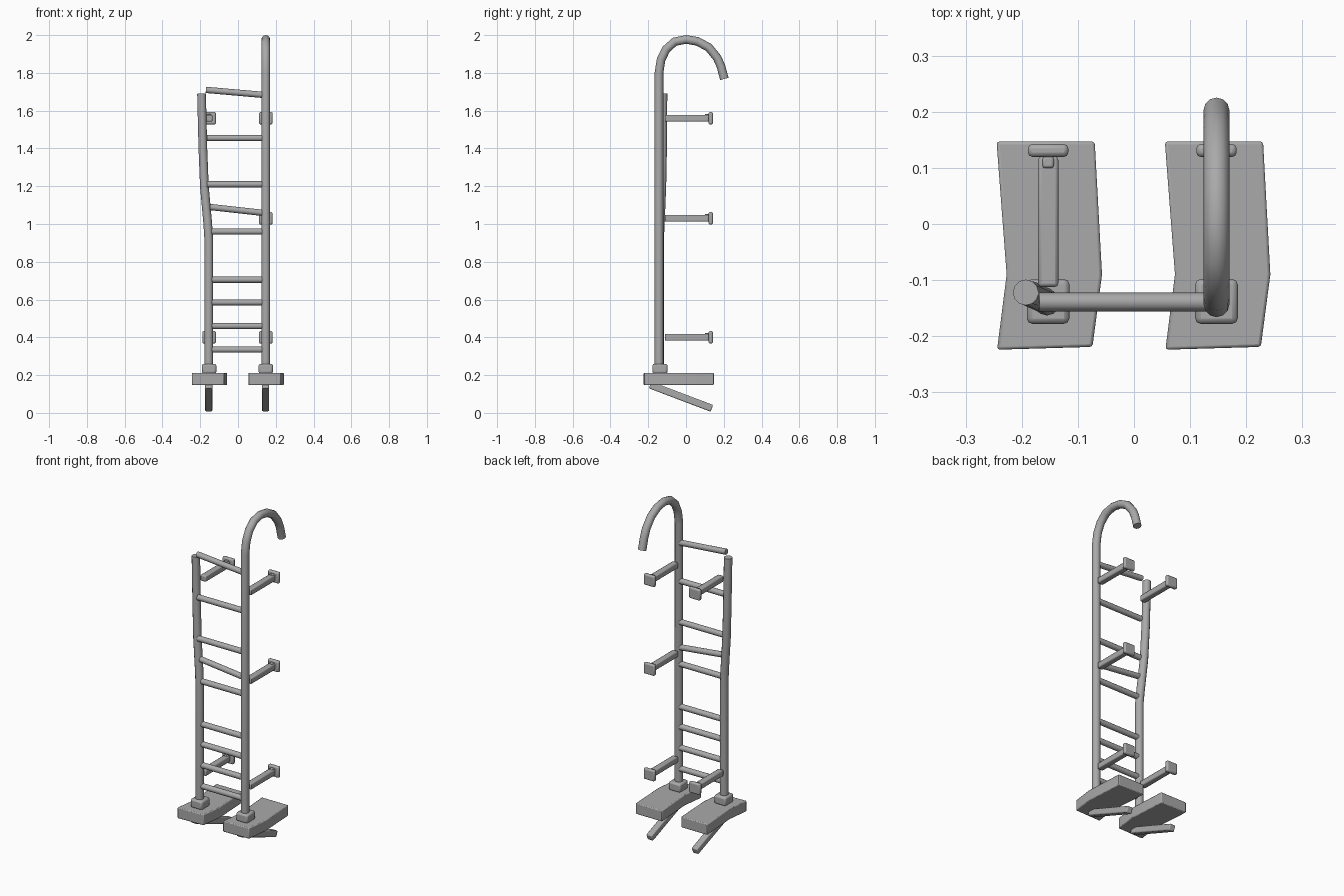
import bpy, bmesh, math
from mathutils import Vector

cube = bpy.data.objects.get("Cube")
if cube:
    bpy.data.objects.remove(cube, do_unlink=True)

GREY = (0.4, 0.4, 0.4, 1)
metal = bpy.data.materials.new("grey_metal")
metal.use_nodes = True
metal.diffuse_color = GREY
bsdf = metal.node_tree.nodes["Principled BSDF"]
bsdf.inputs["Base Color"].default_value = GREY
bsdf.inputs["Roughness"].default_value = 0.6


def activate(ob):
    bpy.ops.object.select_all(action="DESELECT")
    ob.select_set(True)
    bpy.context.view_layer.objects.active = ob


def smooth(ob):
    activate(ob)
    bpy.ops.object.shade_smooth_by_angle(angle=math.radians(40))


def tube(name, points, radius):
    """Round capped tube along a path."""
    cu = bpy.data.curves.new(name, "CURVE")
    cu.dimensions = "3D"
    cu.bevel_depth = radius
    cu.bevel_resolution = 4
    cu.use_fill_caps = True
    sp = cu.splines.new("POLY")
    sp.points.add(len(points) - 1)
    for p, co in zip(sp.points, points):
        p.co = (*co, 1)
    cu.materials.append(metal)
    ob = bpy.data.objects.new(name, cu)
    bpy.context.collection.objects.link(ob)
    activate(ob)
    bpy.ops.object.convert(target="MESH")
    smooth(bpy.context.object)


def finish(name, bm, bevel):
    bmesh.ops.recalc_face_normals(bm, faces=bm.faces)
    me = bpy.data.meshes.new(name)
    bm.to_mesh(me)
    bm.free()
    me.materials.append(metal)
    ob = bpy.data.objects.new(name, me)
    bpy.context.collection.objects.link(ob)
    mod = ob.modifiers.new("soft_edges", "BEVEL")
    mod.width = bevel
    mod.segments = 2
    mod.limit_method = "ANGLE"
    smooth(ob)
    return ob


def box(name, centre, size, bevel, tilt=0):
    bm = bmesh.new()
    bmesh.ops.create_cube(bm, size=1)
    bmesh.ops.scale(bm, vec=size, verts=bm.verts)
    ob = finish(name, bm, bevel)
    ob.location = centre
    ob.rotation_euler.x = tilt


LEFT, RIGHT, RAIL_Y = 0.147, -0.155, -0.14

# Left rail with the hooked top
hook = [(-0.143, 1.8), (-0.132, 1.87), (-0.105, 1.925), (-0.06, 1.965), (0, 1.977),
        (0.06, 1.967), (0.12, 1.935), (0.165, 1.88), (0.185, 1.835), (0.203, 1.768)]
tube("left_rail", [(LEFT, -0.143, 0.2)] + [(LEFT, y, z) for y, z in hook], 0.023)

# Bent right rail
tube("right_rail", [(RIGHT, RAIL_Y, 0.2), (RIGHT, RAIL_Y, 0.92), (-0.16, -0.136, 1.0),
                    (-0.178, -0.128, 1.2), (-0.186, -0.124, 1.4), (-0.193, -0.122, 1.69)], 0.023)

# Level rungs
for z in (0.335, 0.46, 0.585, 0.705, 0.96, 1.21, 1.455):
    start = -0.14 if z < 1 else -0.165
    tube("rung", [(start, -0.139, z), (LEFT, -0.139, z)], 0.0165)

# Loose sloping rungs
for x, z0, z1 in ((-0.17, 1.71, 1.683), (-0.148, 1.09, 1.058)):
    tube("loose_rung", [(x, -0.139, z0), (0.14, -0.139, z1)], 0.0165)

# Wall brackets
for x, z in ((LEFT, 0.4), (LEFT, 1.03), (LEFT, 1.56), (-0.153, 0.4), (-0.153, 1.56)):
    box("bracket_arm", (x, 0.004, z), (0.036, 0.232, 0.036), 0.006)
    box("bracket_plate", (x, 0.131, z), (0.072, 0.023, 0.066), 0.008)
    box("bracket_bolt", (x, 0.11, z + 0.012), (0.02, 0.02, 0.022), 0.004)

# Feet: kinked slab, collar and sloping strut
outline = [(-0.095, 0.147), (0.08, 0.147), (0.093, -0.09), (0.076, -0.219),
           (-0.094, -0.224), (-0.077, -0.09)]
for x in (-0.15, 0.15):
    bm = bmesh.new()
    face = bm.faces.new([bm.verts.new((px + x, py, 0.147)) for px, py in outline])
    up = bmesh.ops.extrude_face_region(bm, geom=[face])
    bmesh.ops.translate(bm, vec=(0, 0, 0.065),
                        verts=[v for v in up["geom"] if isinstance(v, bmesh.types.BMVert)])
    finish("foot_slab", bm, 0.005)
    box("rail_collar", (x - 0.003, -0.138, 0.234), (0.076, 0.08, 0.052), 0.01)
    a, b = Vector((x - 0.005, -0.19, 0.148)), Vector((x - 0.005, 0.137, 0.024))
    d = b - a
    box("foot_strut", (a + b) / 2, (0.038, d.length, 0.038), 0.006, math.atan2(d.z, d.y))
